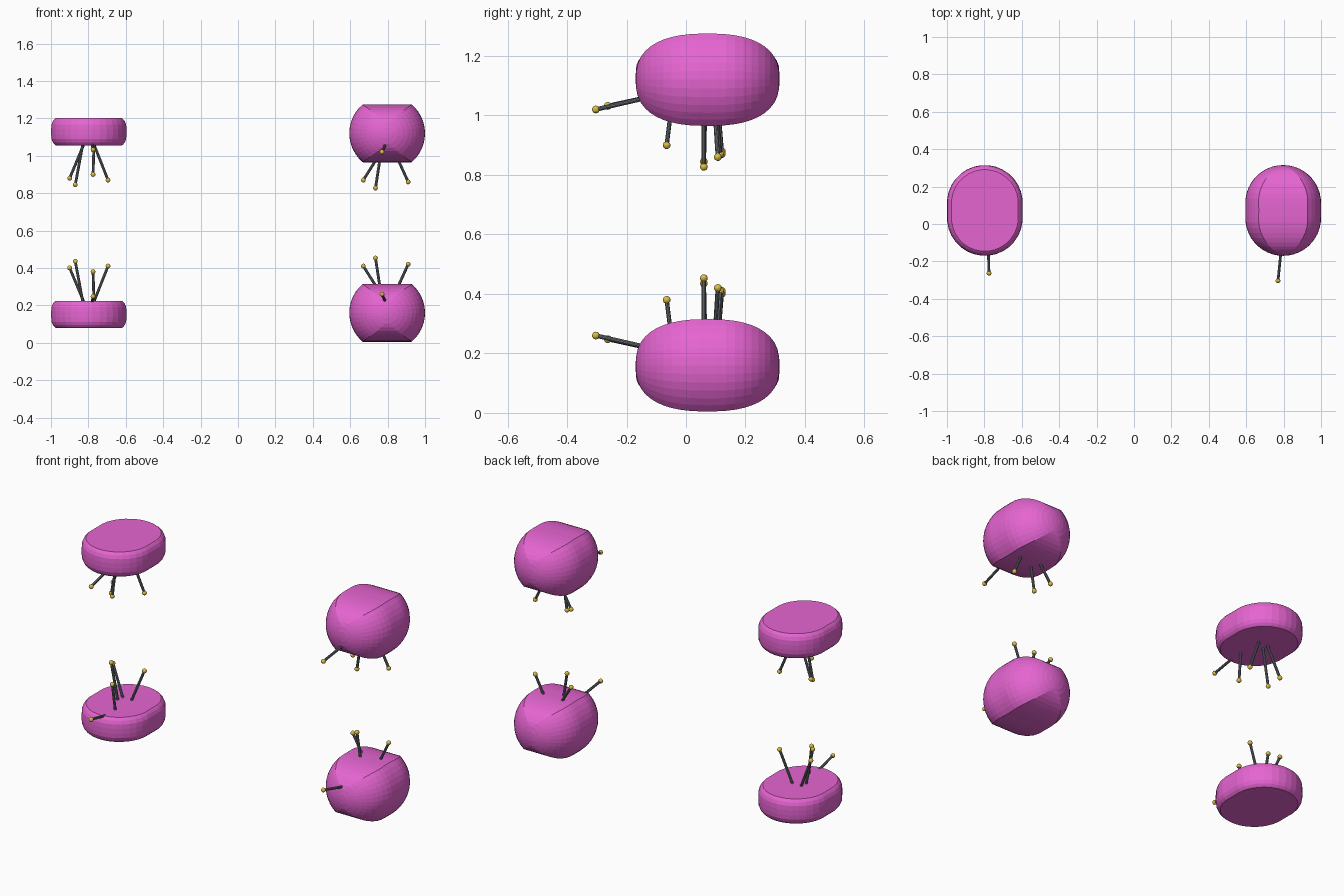
import bpy, bmesh, math
from mathutils import Vector

if "Cube" in bpy.data.objects:
    bpy.data.objects.remove(bpy.data.objects["Cube"])

MID_Z = 0.64          # mirror height between lower and upper sets
CY = 0.0725           # cushion centre in y
R, STRAIGHT = 0.2025, 0.04   # capsule outline: radius and half straight length


def material(name, rgb):
    m = bpy.data.materials.new(name)
    m.diffuse_color = (*rgb, 1)
    m.use_nodes = True
    m.node_tree.nodes["Principled BSDF"].inputs["Base Color"].default_value = m.diffuse_color
    return m


PINK = material("pink_fabric", (0.79, 0.13, 0.64))
STEEL = material("steel", (0.16, 0.18, 0.20))
YELLOW = material("yellow_head", (0.72, 0.52, 0.06))


def finish(bm, name, mat, upper):
    if upper:
        for v in bm.verts:
            v.co.z = 2 * MID_Z - v.co.z
    bmesh.ops.recalc_face_normals(bm, faces=bm.faces)
    me = bpy.data.meshes.new(name)
    bm.to_mesh(me)
    bm.free()
    me.materials.append(mat)
    ob = bpy.data.objects.new(name, me)
    bpy.context.collection.objects.link(ob)
    return ob


def bridge(bm, a, b):
    n = len(a)
    for i in range(n):
        bm.faces.new((a[i], a[(i + 1) % n], b[(i + 1) % n], b[i]))


def flat_cushion(cx, cz, upper):
    # capsule outline stacked in z, pulled in towards the rims
    bm = bmesh.new()
    rings = []
    for t in (-1, -0.93, -0.8, -0.55, -0.2, 0.2, 0.55, 0.8, 0.93, 1):
        r = R - 0.024 * abs(t) ** 4
        ring = []
        for k in range(32):
            a = 2 * math.pi * (k + 0.5) / 32
            y = r * math.sin(a) + math.copysign(STRAIGHT, math.sin(a))
            ring.append(bm.verts.new((cx + r * math.cos(a), CY + y, cz + 0.0725 * t)))
        rings.append(ring)
    for a, b in zip(rings, rings[1:]):
        bridge(bm, a, b)
    bm.faces.new(rings[0])
    bm.faces.new(rings[-1])
    finish(bm, "flat_cushion", PINK, upper)


def round_cushion(cx, cz, upper):
    # capsule along y, cut above and below by a curved strip
    bm = bmesh.new()
    half = R + STRAIGHT
    rings = []
    n, arc = 24, 12
    for i in range(1, n):
        y = -half * math.cos(math.pi * i / n)
        r = math.sqrt(R * R - max(0, abs(y) - STRAIGHT) ** 2)
        h = 0.155 * (1 - (abs(y) / half) ** 2.5) ** 0.4
        lim = math.asin(min(0.995, h / r))
        angles = [-lim + 2 * lim * k / arc for k in range(arc + 1)]
        pts = [(r * math.cos(a), r * math.sin(a)) for a in angles]
        pts += [(-x, z) for x, z in reversed(pts)]
        rings.append([bm.verts.new((cx + x, CY + y, cz + z)) for x, z in pts])
    for a, b in zip(rings, rings[1:]):
        bridge(bm, a, b)
    for ring, y in ((rings[0], -half), (rings[-1], half)):
        tip = bm.verts.new((cx, CY + y, cz))
        for k in range(len(ring)):
            bm.faces.new((ring[k], ring[(k + 1) % len(ring)], tip))
    finish(bm, "round_cushion", PINK, upper)


def pin(head, base, upper):
    head, base = Vector(head), Vector(base)
    d = (base - head).normalized()
    end = base + d * 0.03
    rot = d.to_track_quat('Z', 'Y').to_matrix().to_4x4()
    # shaft
    bm = bmesh.new()
    bmesh.ops.create_cone(bm, cap_ends=True, segments=10, radius1=0.0075,
                          radius2=0.0075, depth=(end - head).length)
    bmesh.ops.transform(bm, matrix=rot, verts=bm.verts)
    bmesh.ops.translate(bm, vec=(head + end) / 2, verts=bm.verts)
    finish(bm, "pin_shaft", STEEL, upper)
    # ball head
    bm = bmesh.new()
    bmesh.ops.create_uvsphere(bm, u_segments=14, v_segments=8, radius=0.013)
    bmesh.ops.translate(bm, vec=head, verts=bm.verts)
    finish(bm, "pin_head", YELLOW, upper)


# (head, entry point) of each pin on the lower cushions
PINS = [
    ((-0.775, -0.263, 0.248), (-0.78, -0.12, 0.217)),
    ((-0.775, -0.065, 0.38), (-0.77, -0.045, 0.22)),
    ((-0.87, 0.06, 0.435), (-0.83, 0.065, 0.22)),
    ((-0.90, 0.12, 0.40), (-0.825, 0.105, 0.22)),
    ((-0.695, 0.12, 0.41), (-0.77, 0.105, 0.22)),
    ((0.77, -0.303, 0.26), (0.785, -0.155, 0.226)),
    ((0.735, 0.06, 0.453), (0.757, 0.06, 0.31)),
    ((0.91, 0.107, 0.42), (0.86, 0.10, 0.31)),
    ((0.67, 0.115, 0.41), (0.733, 0.107, 0.31)),
]

for upper in (False, True):
    flat_cushion(-0.7975, 0.152, upper)
    round_cushion(0.7975, 0.16, upper)
    for head, base in PINS:
        pin(head, base, upper)
